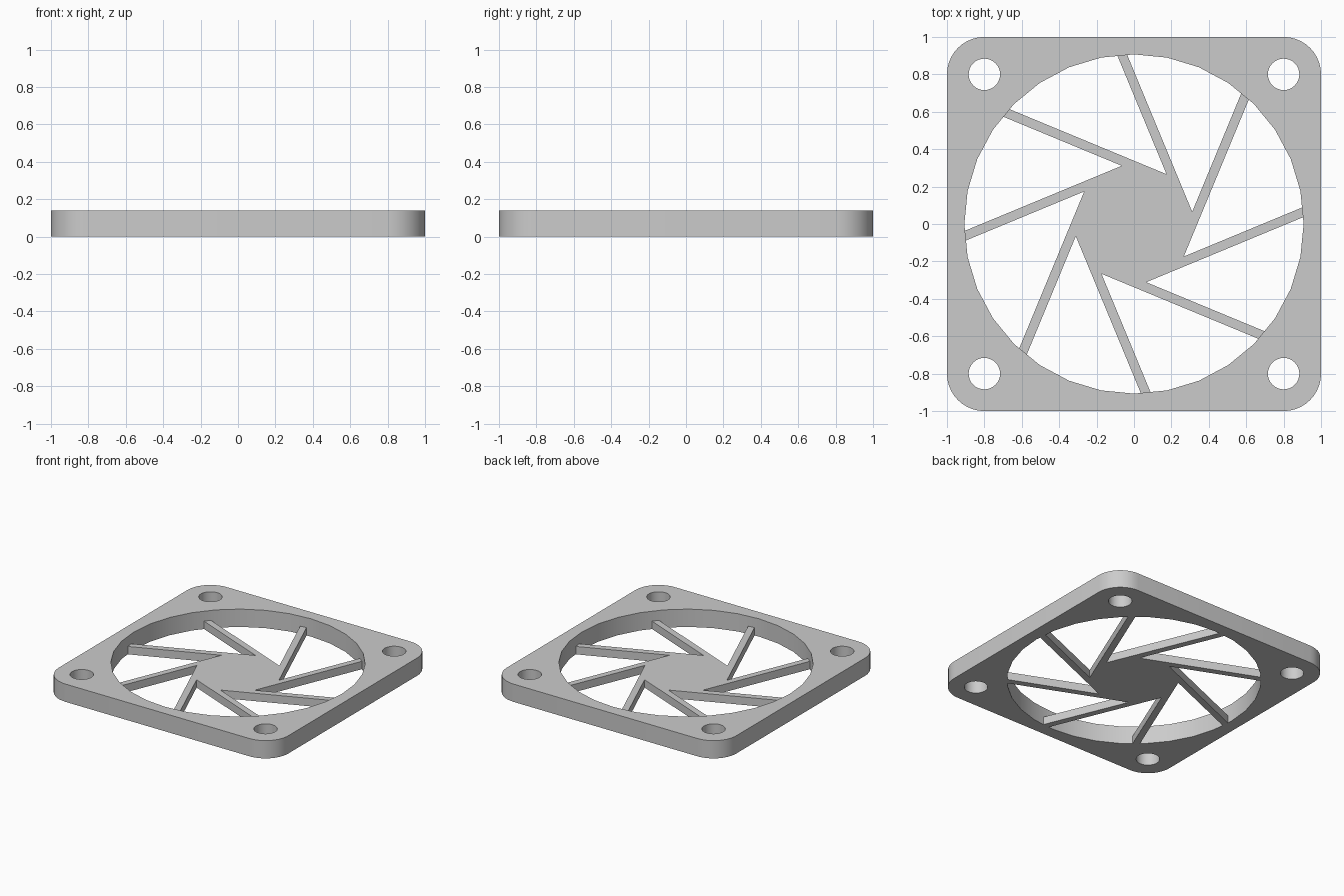
import bpy, bmesh
from math import sin, cos, pi, radians, sqrt
from mathutils import Vector, Matrix

if "Cube" in bpy.data.objects:
    bpy.data.objects.remove(bpy.data.objects["Cube"], do_unlink=True)

FRAME_HEIGHT, GRILLE_HEIGHT = 0.14, 0.062
OPENING_RADIUS = 0.907
HOLE_POS, HOLE_RADIUS = 0.8, 0.084
CORNER_RADIUS = 0.2
SPOKES = 8
SPOKE_INNER, SPOKE_OUTER = 0.2625, 0.3125   # offsets of a spoke's two sides from the centre

grey = bpy.data.materials.new("light grey plastic")
grey.use_nodes = True
grey.diffuse_color = (0.6, 0.6, 0.6, 1)
grey.node_tree.nodes["Principled BSDF"].inputs["Base Color"].default_value = (0.6, 0.6, 0.6, 1)


def circle(cx, cy, r, n=32):
    return [(cx + r * cos(2 * pi * i / n), cy + r * sin(2 * pi * i / n)) for i in range(n)]


def plate(name, loops, height):
    """Fill closed outlines (inner ones become holes) and extrude upwards."""
    bm = bmesh.new()
    edges = []
    for loop in loops:
        verts = [bm.verts.new((x, y, 0)) for x, y in loop]
        edges += [bm.edges.new((a, b)) for a, b in zip(verts, verts[1:] + verts[:1])]
    bmesh.ops.triangle_fill(bm, edges=edges, use_beauty=True)
    top = bmesh.ops.extrude_face_region(bm, geom=bm.faces[:])["geom"]
    bmesh.ops.translate(bm, vec=(0, 0, height),
                        verts=[v for v in top if isinstance(v, bmesh.types.BMVert)])
    bmesh.ops.recalc_face_normals(bm, faces=bm.faces[:])
    mesh = bpy.data.meshes.new(name)
    bm.to_mesh(mesh)
    bm.free()
    mesh.materials.append(grey)
    obj = bpy.data.objects.new(name, mesh)
    bpy.context.collection.objects.link(obj)
    bpy.ops.object.select_all(action='DESELECT')
    obj.select_set(True)
    bpy.context.view_layer.objects.active = obj
    bpy.ops.object.shade_smooth_by_angle(angle=radians(30))
    return obj


# Square frame with rounded corners, a round opening and four screw holes
outline = []
for k, (sx, sy) in enumerate([(1, 1), (-1, 1), (-1, -1), (1, -1)]):
    c = 1 - CORNER_RADIUS
    for i in range(11):
        a = pi / 2 * (k + i / 10)
        outline.append((sx * c + CORNER_RADIUS * cos(a), sy * c + CORNER_RADIUS * sin(a)))
holes = [circle(sx * HOLE_POS, sy * HOLE_POS, HOLE_RADIUS) for sx in (-1, 1) for sy in (-1, 1)]
plate("frame", [outline, circle(0, 0, OPENING_RADIUS)] + holes, FRAME_HEIGHT)

# Thin grille: eight slanted spokes whose sides meet to form the hub
step = 2 * pi / SPOKES
normal = Vector((cos(pi / 8), sin(pi / 8)))
along = Vector((-normal.y, normal.x))


def spoke_end(offset):
    reach = OPENING_RADIUS + 0.003
    return normal * offset + along * sqrt(reach ** 2 - offset ** 2)


# Notch where a spoke's inner side crosses the outer side of the next spoke
notch = normal * SPOKE_INNER + along * ((SPOKE_OUTER - SPOKE_INNER * cos(step)) / sin(step))
section = [spoke_end(SPOKE_OUTER), spoke_end(SPOKE_INNER), notch]
grille = []
for k in range(SPOKES):
    turn = Matrix.Rotation(k * step, 2)
    grille += [tuple(turn @ p) for p in section]
plate("spoke_grille", [grille], GRILLE_HEIGHT)
